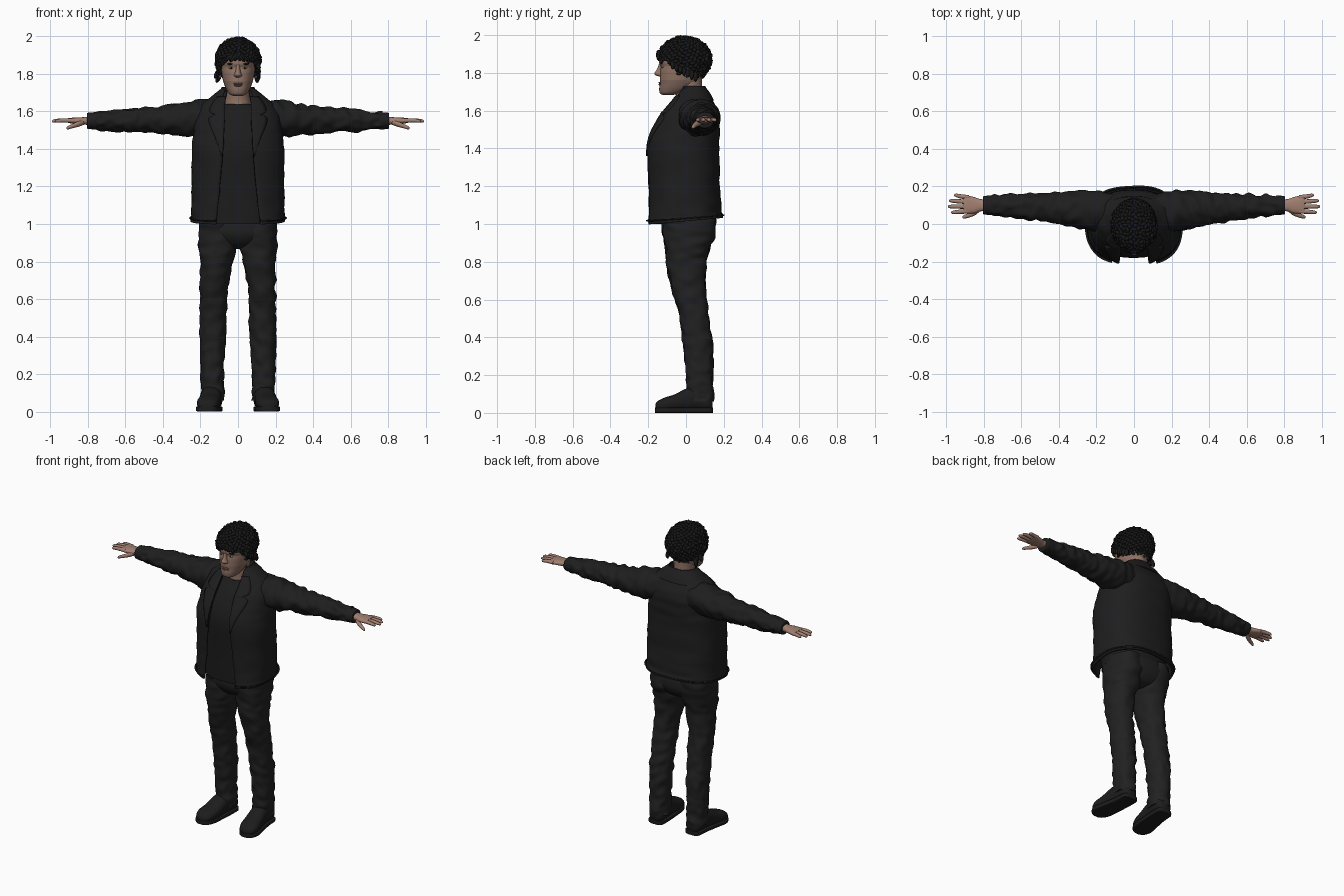
import bpy, bmesh, math, random
from mathutils import Vector, Matrix, noise

random.seed(4)
if "Cube" in bpy.data.objects:
    bpy.data.objects.remove(bpy.data.objects["Cube"])


def material(name, r, g, b):
    m = bpy.data.materials.new(name)
    m.use_nodes = True
    m.diffuse_color = (r, g, b, 1)
    shader = m.node_tree.nodes["Principled BSDF"]
    shader.inputs["Base Color"].default_value = (r, g, b, 1)
    shader.inputs["Roughness"].default_value = 0.8
    return m


JACKET = material("jacket black", .013, .013, .014)
TROUSERS = material("trouser black", .015, .015, .016)
SHIRT = material("shirt black", .012, .012, .013)
SHOE = material("shoe black", .012, .012, .012)
HAIR = material("hair black", .009, .009, .010)
SKIN = material("face skin", .29, .175, .13)
HAND = material("hand skin", .36, .215, .165)
STUBBLE = material("stubble", .22, .14, .11)
LIP = material("lip", .22, .095, .08)
EYE = material("eye white", .4, .36, .33)


def finish(name, bm, mat, thickness=0):
    bmesh.ops.recalc_face_normals(bm, faces=bm.faces)
    mesh = bpy.data.meshes.new(name)
    bm.to_mesh(mesh)
    bm.free()
    mesh.materials.append(mat)
    ob = bpy.data.objects.new(name, mesh)
    bpy.context.collection.objects.link(ob)
    if thickness:
        mod = ob.modifiers.new("thickness", "SOLIDIFY")
        mod.thickness = thickness
        mod.offset = -1
    bpy.ops.object.select_all(action="DESELECT")
    ob.select_set(True)
    bpy.context.view_layer.objects.active = ob
    bpy.ops.object.shade_smooth_by_angle(angle=math.radians(50))
    return ob


def resample(rings, steps):
    """Smooth the list of rings with a Catmull-Rom spline."""
    out = []
    for i in range(len(rings) - 1):
        a, b, c, d = (rings[min(max(k, 0), len(rings) - 1)] for k in range(i - 1, i + 3))
        for s in range(steps):
            t = s / steps
            out.append([q + t / 2 * (r - p + t * (2 * p - 5 * q + 4 * r - w + t * (3 * (q - r) + w - p)))
                        for p, q, r, w in zip(a, b, c, d)])
    return out + [list(rings[-1])]


def power(v, p):
    return math.copysign(abs(v) ** (2 / p), v)


def loft(name, rings, mat, axis="z", side=1, n=32, p=2.0, steps=5, wrinkle=0, thickness=0):
    """Skin rings (position, centre 1, centre 2, radius 1, radius 2[, front gap])."""
    bm = bmesh.new()
    rows = []
    is_open = len(rings[0]) > 5
    for ring in resample(rings, steps):
        pos, c1, c2, r1, r2 = ring[:5]
        start = math.asin(min(.99, ring[5] / r1) ** (p / 2)) if is_open else 0
        row = []
        for k in range(n):
            a = start + (2 * math.pi - 2 * start) * k / (n - 1 if is_open else n)
            d1, d2 = power(math.sin(a), p), -power(math.cos(a), p)
            fold = wrinkle * noise.noise(Vector((pos * 22, d1 * 1.6 + pos * 9, d2 * 1.6 + side)))
            u, v = c1 + d1 * (r1 + fold), c2 + d2 * (r2 + fold)
            co = {"z": (u, v, pos), "x": (pos, u, v), "y": (u, pos, v)}[axis]
            row.append(bm.verts.new((co[0] * side, co[1], co[2])))
        rows.append(row)
    for lo, hi in zip(rows, rows[1:]):
        for k in range(n - 1 if is_open else n):
            j = (k + 1) % n
            bm.faces.new((lo[k], lo[j], hi[j], hi[k]))
    if not is_open:
        bm.faces.new(rows[0])
        bm.faces.new(rows[-1])
    return finish(name, bm, mat, thickness)


def upright(rows):
    """Turn (z, half width, front y, back y, ...) into rings."""
    return [(z, 0, (f + b) / 2, w, (b - f) / 2, *rest) for z, w, f, b, *rest in rows]


def blob(bm, centre, size, turn=None, detail=2):
    m = Matrix.Translation(centre) @ (turn or Matrix()) @ Matrix.Diagonal((*size, 1))
    bmesh.ops.create_icosphere(bm, subdivisions=detail, radius=1, matrix=m)


def blob_part(name, centre, size, mat):
    bm = bmesh.new()
    blob(bm, centre, size, detail=3)
    return finish(name, bm, mat)


# Shirt
loft("shirt", upright([(1.0, .2, -.165, .15), (1.2, .21, -.17, .15), (1.4, .21, -.18, .15),
                       (1.5, .2, -.152, .15), (1.58, .16, -.108, .14), (1.62, .11, -.078, .115),
                       (1.64, .085, -.062, .1)]), SHIRT, p=2.4, wrinkle=.003)

# Open jacket body with a hem that rises toward the back
jacket_rings = upright([(1.015, .252, -.212, .196, .118), (1.04, .254, -.213, .196, .116),
                        (1.05, .249, -.209, .19, .115), (1.2, .248, -.207, .18, .098),
                        (1.4, .246, -.208, .175, .08), (1.5, .236, -.18, .18, .075),
                        (1.58, .222, -.135, .175, .07), (1.64, .19, -.085, .152, .07),
                        (1.68, .14, -.052, .125, .065), (1.71, .098, -.03, .105, .06)])
jacket = loft("jacket_body", jacket_rings, JACKET, p=2.4, n=64, steps=6, wrinkle=.006, thickness=.012)
for v in jacket.data.vertices:
    if v.co.z < 1.2:
        v.co.z += .085 * v.co.y * (1.2 - v.co.z) / .18

# Collar folded around the neck
loft("jacket_collar", upright([(1.655, .172, -.075, .148, .085), (1.69, .13, -.055, .13, .08),
                               (1.72, .092, -.035, .107, .068), (1.728, .084, -.03, .1, .064),
                               (1.68, .08, -.03, .095, .06)]), JACKET, p=2.2, n=40, thickness=.007)

# Lapels laid on the jacket fronts
dense = resample(jacket_rings, 12)


def front_point(z, width, u):
    _, _, c, rx, ry, gap = min(dense, key=lambda r: abs(r[0] - z))
    x = gap + width * u
    return x, c - ry * max(0, 1 - (x / rx) ** 2.4) ** (1 / 2.4) - .008


for side, label in ((1, "left"), (-1, "right")):
    bm = bmesh.new()
    rows = []
    for z, width in resample([(1.36, .004), (1.46, .045), (1.56, .088), (1.582, .05),
                              (1.6, .082), (1.64, .07), (1.68, .045)], 3):
        pts = [front_point(z, width, k / 4) for k in range(5)]
        rows.append([bm.verts.new((x * side, y, z)) for x, y in pts])
    for lo, hi in zip(rows, rows[1:]):
        for k in range(4):
            bm.faces.new((lo[k], lo[k + 1], hi[k + 1], hi[k]))
    finish(label + "_lapel", bm, JACKET, .008)

    # Sleeve and cuff
    loft(label + "_sleeve", [(.1, .06, 1.58, .1, .085), (.2, .068, 1.568, .107, .094),
                             (.26, .073, 1.56, .106, .094), (.34, .08, 1.557, .094, .082),
                             (.42, .085, 1.556, .08, .074), (.5, .088, 1.555, .074, .068),
                             (.6, .093, 1.553, .066, .06), (.7, .098, 1.551, .056, .051),
                             (.77, .1, 1.55, .049, .044)], JACKET, "x", side, steps=10, wrinkle=.014)
    loft(label + "_cuff", [(.755, .1, 1.55, .05, .045), (.765, .1, 1.55, .052, .046),
                           (.8, .1, 1.55, .049, .043), (.806, .1, 1.55, .044, .038)],
         JACKET, "x", side, steps=3)

    # Hand with four fingers and a thumb
    loft(label + "_palm", [(.78, .1, 1.55, .031, .024), (.82, .1, 1.55, .033, .02),
                           (.85, .1, 1.55, .043, .018), (.89, .104, 1.551, .049, .015),
                           (.91, .106, 1.552, .046, .011)], HAND, "x", side, n=20, p=2.4)
    for finger, y, tip, end in (("index", .068, .975, .062), ("middle", .093, .992, .093),
                                ("ring", .118, .985, .124), ("little", .142, .96, .153)):
        mid = (.89 + tip) / 2
        loft(label + "_" + finger + "_finger",
             [(.88, y, 1.551, .012, .012), (mid, (y + end) / 2, 1.552, .0115, .011),
              (tip - .01, end, 1.549, .009, .0085), (tip, end, 1.547, .003, .003)],
             HAND, "x", side, n=12, steps=3)
    loft(label + "_thumb", [(.815, .088, 1.546, .014, .014), (.845, .065, 1.535, .017, .015),
                            (.88, .047, 1.523, .013, .012), (.907, .038, 1.513, .009, .009),
                            (.915, .036, 1.51, .003, .003)], HAND, "x", side, n=12)

    # Trouser leg
    loft(label + "_trouser_leg", [(1.03, .105, .015, .1, .14), (.95, .106, .018, .103, .138),
                                  (.87, .108, .008, .1, .118), (.8, .114, 0, .087, .108),
                                  (.65, .128, .017, .073, .088), (.5, .131, .045, .071, .078),
                                  (.35, .135, .065, .067, .078), (.2, .137, .071, .062, .071),
                                  (.1, .135, .074, .061, .069), (.06, .135, .074, .064, .071)],
         TROUSERS, side=side, p=2.2, steps=9, wrinkle=.011)

    # Shoe and sole
    loft(label + "_shoe", [(.141, .135, .055, .03, .03), (.12, .136, .06, .05, .05),
                           (.06, .138, .075, .056, .065), (0, .145, .068, .056, .06),
                           (-.06, .152, .052, .06, .046), (-.11, .159, .044, .06, .038),
                           (-.148, .161, .036, .045, .028), (-.162, .161, .031, .02, .016)],
         SHOE, "y", side, p=2.4)
    loft(label + "_sole", [(.142, .135, .014, .03, .014), (.125, .136, .014, .052, .014),
                           (.05, .139, .014, .056, .014), (-.06, .153, .014, .063, .014),
                           (-.11, .16, .014, .064, .014), (-.15, .162, .014, .047, .014),
                           (-.165, .162, .014, .022, .014)], SHOE, "y", side, p=7)

    # Eye, brow and ear
    blob_part(label + "_eye", (.036 * side, -.124, 1.832), (.014, .008, .006), EYE)
    blob_part(label + "_iris", (.036 * side, -.128, 1.832), (.005, .006, .0055), HAIR)
    blob_part(label + "_brow", (.038 * side, -.129, 1.853), (.022, .009, .005), HAIR)
    blob_part(label + "_ear", (.096 * side, .005, 1.81), (.012, .022, .034), SKIN)

# Hips
loft("trouser_seat", upright([(1.06, .19, -.12, .14), (1.0, .203, -.13, .155), (.94, .2, -.125, .152),
                              (.89, .13, -.09, .12), (.868, .05, -.04, .07)]), TROUSERS, p=2.3)

# Neck and head, with stubble on the jaw
loft("neck", upright([(1.58, .08, -.06, .1), (1.65, .068, -.052, .09), (1.7, .064, -.055, .085),
                      (1.78, .064, -.05, .085)]), SKIN)
head = loft("head", upright([(1.683, .025, -.122, -.07), (1.692, .045, -.138, -.03),
                             (1.715, .061, -.142, .03), (1.74, .072, -.138, .06),
                             (1.77, .081, -.137, .085), (1.81, .089, -.137, .1),
                             (1.835, .092, -.134, .108), (1.855, .093, -.142, .11),
                             (1.89, .093, -.139, .115), (1.93, .085, -.122, .105),
                             (1.96, .06, -.09, .08), (1.975, .02, -.04, .03)]), SKIN, n=48, p=2.2)
head.data.materials.append(STUBBLE)
for f in head.data.polygons:
    if f.center.z < 1.765 and f.center.y < .0:
        f.material_index = 1
loft("nose", upright([(1.85, .011, -.143, -.11), (1.825, .012, -.151, -.11), (1.805, .016, -.163, -.11),
                      (1.795, .021, -.167, -.11), (1.786, .019, -.158, -.11), (1.782, .01, -.145, -.11)]),
     SKIN, n=20, steps=4)
blob_part("upper_lip", (0, -.135, 1.748), (.027, .011, .005), LIP)
blob_part("lower_lip", (0, -.135, 1.739), (.023, .011, .006), LIP)

# Hair: a trimmed cap covered in curls
HAIR_CENTRE, HAIR_SIZE = Vector((0, -.008, 1.87)), Vector((.114, .136, .118))


def hairline(co):
    drop = min(max((co.y + .1) / .15, 0), 1) * .135
    return 1.885 - drop - (.03 if abs(co.x) > .088 else 0)


bm = bmesh.new()
bmesh.ops.create_uvsphere(bm, u_segments=48, v_segments=32, radius=1,
                          matrix=Matrix.Translation(HAIR_CENTRE) @ Matrix.Diagonal((*HAIR_SIZE, 1)))
hidden = [f for f in bm.faces if f.calc_center_median().z < hairline(f.calc_center_median())]
bmesh.ops.delete(bm, geom=hidden, context="FACES")
finish("hair_cap", bm, HAIR)

bm = bmesh.new()
COUNT = 420
for i in range(COUNT):
    h = 1 - 2 * (i + .5) / COUNT
    a = i * math.pi * (3 - math.sqrt(5))
    r = math.sqrt(1 - h * h)
    out = Vector((r * math.cos(a), r * math.sin(a), h))
    co = HAIR_CENTRE + out * HAIR_SIZE
    if co.z > hairline(co):
        turn = out.to_track_quat("Z", "Y").to_matrix().to_4x4()
        turn = turn @ Matrix.Rotation(random.uniform(0, math.pi), 4, "Z")
        blob(bm, co, (random.uniform(.013, .022), .010, random.uniform(.008, .016)), turn)
finish("hair_curls", bm, HAIR)

# Fringe locks parted over the forehead
bm = bmesh.new()
for i in range(17):
    t = i / 8 - 1
    x = t * .095
    y = -.148 + .075 * t * t
    z = 1.897 - .03 * abs(t) + random.uniform(-.008, .008)
    lean = Matrix.Rotation(-.55 * math.copysign(1, t - .1) + random.uniform(-.3, .3), 4, "Y")
    blob(bm, (x, y, z), (.009, .011, random.uniform(.024, .034)), lean)
for side in (1, -1):
    for i in range(7):
        spot = (side * random.uniform(.1, .116), -.07 + .02 * i, 1.845 - .011 * i)
        blob(bm, spot, (.013, .012, .028), Matrix.Rotation(side * random.uniform(-.5, .1), 4, "Y"))
finish("hair_fringe", bm, HAIR)
